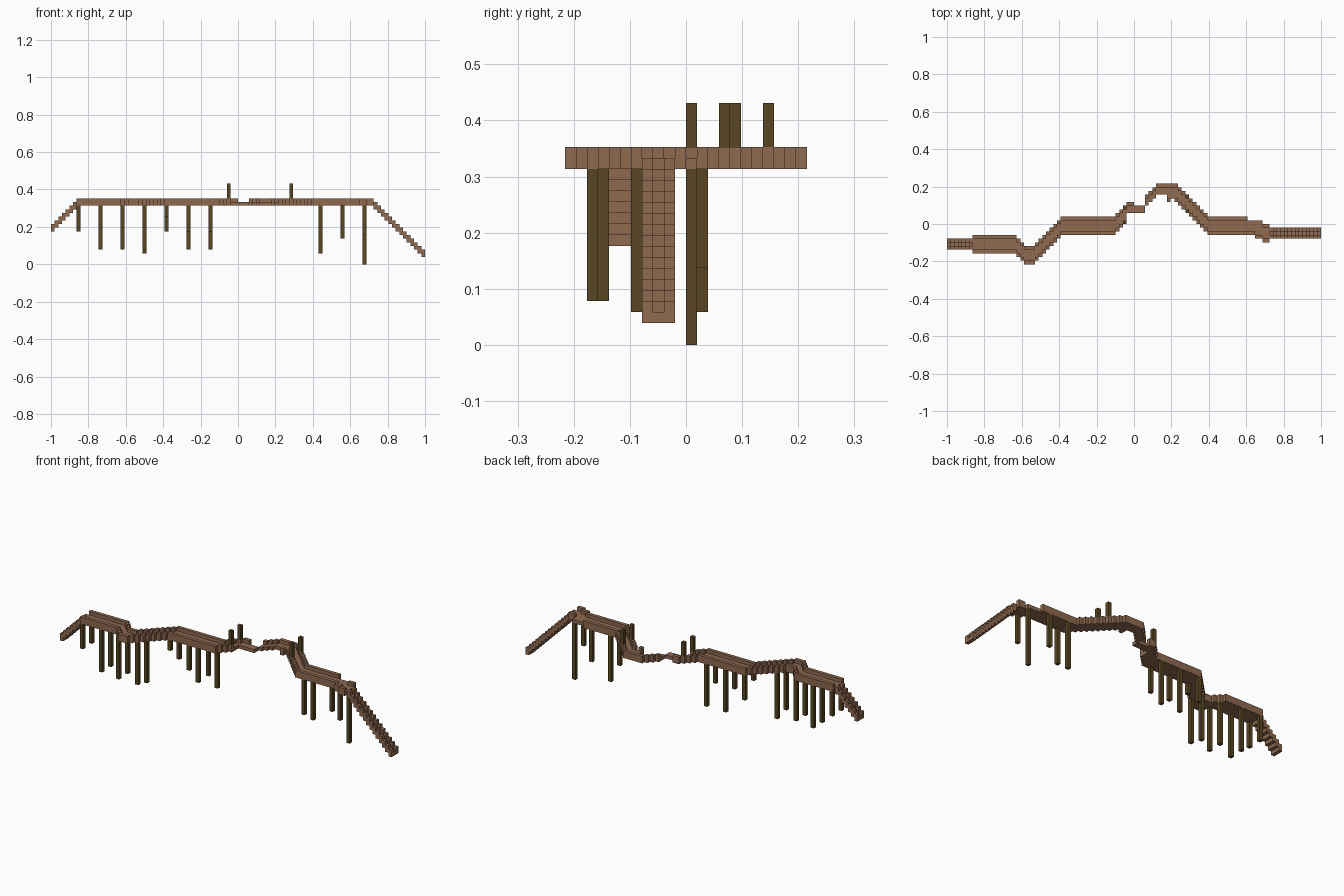
import bpy, bmesh
from mathutils import Vector

cube = bpy.data.objects.get("Cube")
if cube:
    bpy.data.objects.remove(cube)

V = 2 / 102                              # block size
ORIGIN = Vector((-51, -11, 0))           # grid corner, in blocks
FLOOR, RAIL, WIDTH = 16, 17, 5


def material(name, color):
    m = bpy.data.materials.new(name)
    m.use_nodes = True
    m.diffuse_color = (*color, 1)
    m.node_tree.nodes["Principled BSDF"].inputs["Base Color"].default_value = (*color, 1)
    return m


PLANK = material("plank_brown", (0.275, 0.144, 0.08))
LOG = material("dark_log", (0.098, 0.061, 0.016))


def block_object(name, cells, mat):
    """Mesh of the exposed faces of a set of grid blocks."""
    bm = bmesh.new()
    verts = {}

    def vert(p):
        key = tuple(round(c) for c in p)
        if key not in verts:
            verts[key] = bm.verts.new((Vector(key) + ORIGIN) * V)
        return verts[key]

    for cell in cells:
        for axis in range(3):
            for side in (0, 1):
                near = list(cell)
                near[axis] += 2 * side - 1
                if tuple(near) in cells:
                    continue
                u, w = Vector((0, 0, 0)), Vector((0, 0, 0))
                u[(axis + 1) % 3] = 1
                w[(axis + 2) % 3] = 1
                p = Vector(cell)
                p[axis] += side
                loop = [p, p + u, p + u + w, p + w]
                if not side:
                    loop.reverse()
                bm.faces.new([vert(q) for q in loop])
    mesh = bpy.data.meshes.new(name)
    bm.to_mesh(mesh)
    bm.free()
    mesh.materials.append(mat)
    obj = bpy.data.objects.new(name, mesh)
    bpy.context.collection.objects.link(obj)
    return obj


def path(points):
    """Front row of the deck for each column along a bent line."""
    rows = {}
    for (a, ra), (b, rb) in zip(points, points[1:]):
        for i in range(a, b + 1):
            rows[i] = round(ra + (rb - ra) * (i - a) / (b - a))
    return rows


def deck(rows, skip_front=(), skip_back=()):
    """Plank floor with a low kerb on both edges; worn columns lose rows."""
    cells = set()
    for i, r in rows.items():
        front = r + (2 if i in skip_front else 0)
        back = r + WIDTH
        cells |= {(i, j, FLOOR) for j in range(front, back)}
        if i not in skip_front:
            cells.add((i, r, RAIL))
        if i not in skip_back:
            cells.add((i, back - 1, RAIL))
    return cells


def stair(columns, row, level):
    """Three wide stair whose outer rows stand one block higher."""
    cells = set()
    for i in columns:
        z = level(i)
        cells |= {(i, row + k, z) for k in range(3)}
        cells |= {(i, row + k, z + 1) for k in (0, 2)}
    return cells


# Decks
west = path([(7, 3), (18, 3), (21, 0), (23, 0), (31, 8), (45, 8), (48, 11)])
east = path([(54, 14), (57, 17), (62, 17), (71, 8), (83, 8)])
east.update({84: 7, 85: 7, 86: 6, 87: 6})
block_object("west_deck", deck(west), PLANK)
east_cells = deck(east, range(54, 60), range(82, 86))
east_cells -= {(i, 12, FLOOR) for i in (82, 83)}        # missing edge planks
east_cells -= {(61, 17, z) for z in (FLOOR, RAIL)}
block_object("east_deck", east_cells, PLANK)

# Broken middle span
gap = {(i, j, FLOOR) for i in range(49, 54) for j in (14, 15)}
gap |= {(i, 16, z) for i in (49, 50) for z in (FLOOR, RAIL)}
block_object("broken_span", gap, PLANK)

# Stairs at both ends
block_object("west_stair", stair(range(7), 4, lambda i: 9 + i), PLANK)
block_object("east_stair", stair(range(88, 102), 7, lambda i: 103 - i), PLANK)

# Support posts: column -> lowest block of the front and back post
rows = {**west, **east}
supports = {7: (9, 9), 13: (4, 4), 19: (4, 4), 25: (4, 3), 31: (13, 9),
            37: (9, 4), 43: (9, 4), 73: (6, 3), 79: (None, 7), 85: (8, 0)}
for i, feet in supports.items():
    for side, offset, foot in zip(("front", "back"), (0, WIDTH - 1), feet):
        if foot is not None:
            column = {(i, rows[i] + offset, z) for z in range(foot, FLOOR)}
            block_object(f"{side}_support_post", column, LOG)

# Short posts standing above the deck beside the broken span
for i in (48, 65):
    for side, offset in (("front", 0), ("back", WIDTH - 1)):
        column = {(i, rows[i] + offset, z) for z in range(RAIL + 1, 22)}
        block_object(f"{side}_deck_post", column, LOG)
